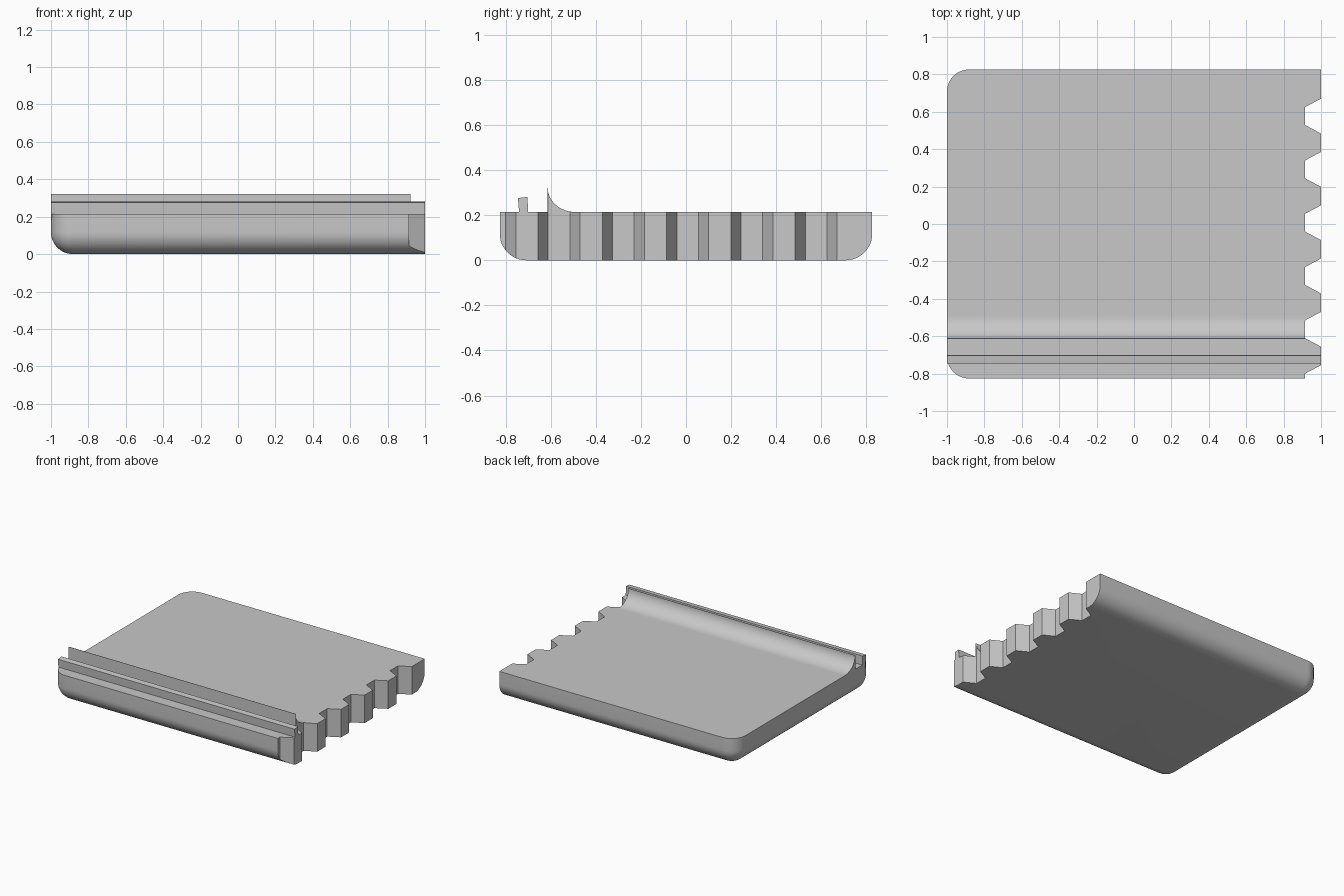
import bpy
import bmesh
import math

if "Cube" in bpy.data.objects:
    bpy.data.objects.remove(bpy.data.objects["Cube"], do_unlink=True)

TOP = 0.214        # deck height
HALF_Y = 0.826     # half depth of the tray
RADIUS = 0.118     # rounded rim

grey = bpy.data.materials.new("light grey")
grey.use_nodes = True
colour = (0.58, 0.58, 0.58, 1)
grey.diffuse_color = colour
grey.node_tree.nodes["Principled BSDF"].inputs["Base Color"].default_value = colour


def make_object(name, bm):
    bmesh.ops.recalc_face_normals(bm, faces=bm.faces)
    mesh = bpy.data.meshes.new(name)
    bm.to_mesh(mesh)
    bm.free()
    mesh.materials.append(grey)
    obj = bpy.data.objects.new(name, mesh)
    bpy.context.collection.objects.link(obj)
    return obj


def extrude(bm, points, offset):
    face = bm.faces.new([bm.verts.new(p) for p in points])
    moved = bmesh.ops.extrude_face_region(bm, geom=[face])["geom"]
    verts = [v for v in moved if isinstance(v, bmesh.types.BMVert)]
    bmesh.ops.translate(bm, verts=verts, vec=offset)


def extrude_along_x(name, profile):
    bm = bmesh.new()
    extrude(bm, [(-1, y, z) for y, z in profile], (2, 0, 0))
    return make_object(name, bm)


# Tray: a slab rounded underneath and at its two closed corners
bm = bmesh.new()
bmesh.ops.create_cube(bm, size=2)
for v in bm.verts:
    v.co.y *= HALF_Y
    v.co.z = TOP if v.co.z > 0 else 0


def is_rounded(edge):
    mid = (edge.verts[0].co + edge.verts[1].co) / 2
    bottom = mid.z < 0.001 and mid.x < 0.5
    corner = mid.x < -0.9 and abs(mid.y) > 0.5 and 0.01 < mid.z < TOP - 0.01
    return bottom or corner


bmesh.ops.bevel(bm, geom=[e for e in bm.edges if is_rounded(e)], offset=RADIUS,
                segments=12, profile=0.5, affect='EDGES')
tray = make_object("tray", bm)

# Square rail near the front edge, leaning slightly outward
rail = extrude_along_x("front_rail", [(-0.738, 0.18), (-0.745, 0.276),
                                      (-0.703, 0.281), (-0.699, 0.18)])

# Upright fin with a hollow curve sweeping down to the deck
steps = 16
curve = []
for i in range(steps + 1):
    a = math.pi / 2 * i / steps
    curve.append((-0.49 - 0.123 * math.cos(a), 0.321 - 0.107 * math.sin(a)))
fin = extrude_along_x("curved_fin",
                      [(-0.49, 0.18), (-0.615, 0.18), (-0.615, 0.321)] + curve)

# Notches cut through the open side, leaving tapered teeth
bm = bmesh.new()
for i in range(6):
    y = 0.577 - 0.285 * i
    outer, inner = 0.12, 0.048
    extrude(bm, [(0.915, y - inner, -0.1), (1.05, y - outer, -0.1),
                 (1.05, y + outer, -0.1), (0.915, y + inner, -0.1)], (0, 0, 0.6))
cutter = make_object("notch_cutter", bm)
cutter.hide_render = True

for obj in (tray, rail, fin):
    bpy.ops.object.select_all(action='DESELECT')
    obj.select_set(True)
    bpy.context.view_layer.objects.active = obj
    mod = obj.modifiers.new("notches", 'BOOLEAN')
    mod.operation = 'DIFFERENCE'
    mod.solver = 'EXACT'
    mod.object = cutter
    bpy.ops.object.modifier_apply(modifier=mod.name)
    bpy.ops.object.shade_smooth_by_angle(angle=math.radians(25))

bpy.data.objects.remove(cutter, do_unlink=True)
